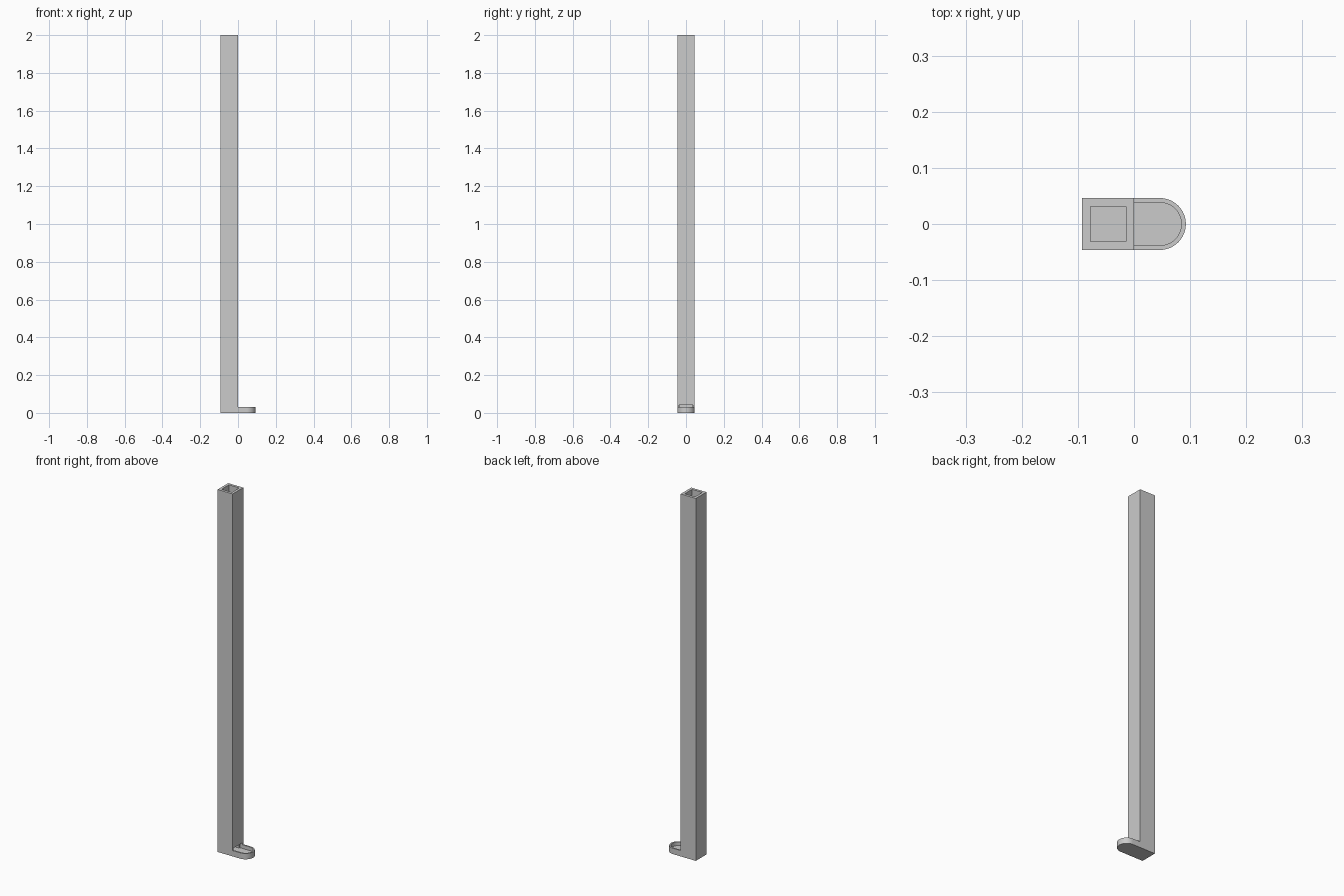
import bpy, bmesh, math

if "Cube" in bpy.data.objects:
    bpy.data.objects.remove(bpy.data.objects["Cube"])

W = 0.0462       # half width of the tube, also the tray's end radius
RIM = 0.008      # tray rim thickness
FLOOR = 0.012    # thickness of the bottom


def prism(name, outline, z0, z1):
    """Extrude a flat outline (x, y) from z0 to z1."""
    bm = bmesh.new()
    face = bm.faces.new([bm.verts.new((x, y, z0)) for x, y in outline])
    ext = bmesh.ops.extrude_face_region(bm, geom=[face])
    moved = [g for g in ext["geom"] if isinstance(g, bmesh.types.BMVert)]
    bmesh.ops.translate(bm, verts=moved, vec=(0, 0, z1 - z0))
    bmesh.ops.recalc_face_normals(bm, faces=bm.faces)
    mesh = bpy.data.meshes.new(name)
    bm.to_mesh(mesh)
    bm.free()
    ob = bpy.data.objects.new(name, mesh)
    bpy.context.collection.objects.link(ob)
    return ob


def rect(x0, x1, h):
    return [(x0, -h), (x1, -h), (x1, h), (x0, h)]


def u_shape(x0, r, n=32):
    arc = [(W + r * math.sin(math.pi * i / n), -r * math.cos(math.pi * i / n))
           for i in range(n + 1)]
    return [(x0, -r)] + arc + [(x0, r)]


def combine(target, other, operation):
    mod = target.modifiers.new(operation.lower(), 'BOOLEAN')
    mod.object, mod.operation, mod.solver = other, operation, 'EXACT'
    bpy.context.view_layer.objects.active = target
    bpy.ops.object.modifier_apply(modifier=mod.name)
    bpy.data.objects.remove(other)


# Square tube joined to the rounded tray at its foot
body = prism("tube_with_tray", rect(-2 * W, 0, W), 0, 2.0)
combine(body, prism("tray", u_shape(0, W), 0, 0.032), 'UNION')

# Square bore, open at the top
combine(body, prism("bore", rect(-W - 0.0315, -W + 0.0315, 0.0315), FLOOR, 2.1), 'DIFFERENCE')

# Tray hollow, with the low outlet through the tube wall
combine(body, prism("tray_hollow", u_shape(-0.016, W - RIM), FLOOR, 0.043), 'DIFFERENCE')

# Smooth round tray end, crisp edges elsewhere
bpy.ops.object.select_all(action='DESELECT')
body.select_set(True)
bpy.context.view_layer.objects.active = body
bpy.ops.object.shade_smooth_by_angle(angle=math.radians(30))
